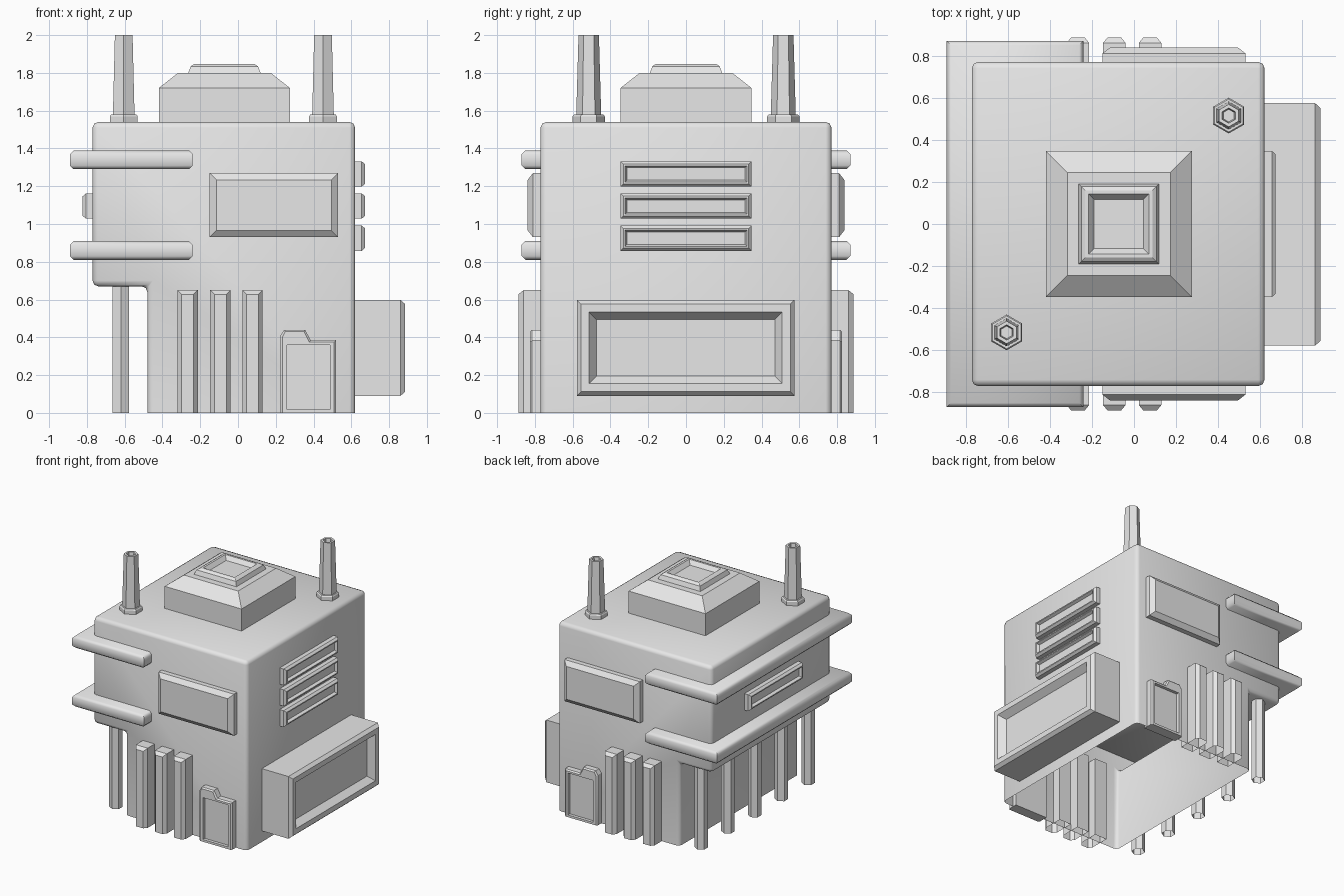
import bpy
import bmesh
import math
from mathutils import Matrix, Vector

cube = bpy.data.objects.get("Cube")
if cube:
    bpy.data.objects.remove(cube, do_unlink=True)

grey = bpy.data.materials.new("plain_grey")
grey.use_nodes = True
COLOUR = (0.8, 0.8, 0.8, 1)
grey.diffuse_color = COLOUR
for node in grey.node_tree.nodes:
    if node.type == 'BSDF_PRINCIPLED':
        node.inputs["Base Color"].default_value = COLOUR


def frame(u, v, d, origin):
    """Local axes (across, up, outwards) placed at an origin."""
    m = Matrix((u, v, d)).transposed().to_4x4()
    m.translation = Vector(origin)
    return m


X, Y, Z = Vector((1, 0, 0)), Vector((0, 1, 0)), Vector((0, 0, 1))
FLAT = Matrix.Identity(4)


def facade(side):
    return frame(X, Z, Y * side, Y * side * 0.77)


def flank(side, x, z=0):
    return frame(Y, Z, X * side, (x, 0, z))


def rect(u0, u1, v0, v1, d, inset=0):
    u0, u1, v0, v1 = u0 + inset, u1 - inset, v0 + inset, v1 - inset
    return [(u0, v0, d), (u1, v0, d), (u1, v1, d), (u0, v1, d)]


def hexagon(r, z):
    turns = [math.radians(60 * i + 30) for i in range(6)]
    return [(r * math.cos(a), r * math.sin(a), z) for a in turns]


def loft(name, rings, matrix=FLAT, start=False, end=True, open_bottom=False,
         bevel=0, angle=30):
    """Skin a series of matching outlines into one solid."""
    bm = bmesh.new()
    loops = [[bm.verts.new(matrix @ Vector(p)) for p in ring] for ring in rings]
    for a, b in zip(loops, loops[1:]):
        for i in range(len(a)):
            j = (i + 1) % len(a)
            bm.faces.new((a[i], a[j], b[j], b[i]))
    if start:
        bm.faces.new(loops[0][::-1])
    if end:
        bm.faces.new(loops[-1])
    bmesh.ops.recalc_face_normals(bm, faces=bm.faces)
    if open_bottom:
        low = [f for f in bm.faces if all(v.co.z < 0.001 for v in f.verts)]
        bmesh.ops.delete(bm, geom=low, context='FACES')
    if bevel:
        edges = [e for e in bm.edges if len(e.link_faces) == 2
                 and e.calc_face_angle() > 0.6]
        bmesh.ops.bevel(bm, geom=edges, offset=bevel, segments=2,
                        profile=0.5, affect='EDGES')
    mesh = bpy.data.meshes.new(name)
    bm.to_mesh(mesh)
    bm.free()
    mesh.materials.append(grey)
    obj = bpy.data.objects.new(name, mesh)
    bpy.context.collection.objects.link(obj)
    bpy.ops.object.select_all(action='DESELECT')
    obj.select_set(True)
    bpy.context.view_layer.objects.active = obj
    bpy.ops.object.shade_smooth_by_angle(angle=math.radians(angle))
    return obj


def outline(points, d):
    return [(u, v, d) for u, v in points]


# Main shell with an overhang on one side, open underneath
profile = [(-0.48, 0), (0.62, 0), (0.62, 1.54), (-0.77, 1.54),
           (-0.77, 0.67), (-0.48, 0.67)]
shell = frame(X, Z, Y, (0, 0, 0))
loft("main_body", [outline(profile, -0.77), outline(profile, 0.77)], shell,
     start=True, open_bottom=True, bevel=0.03, angle=50)

# Two ledges wrapping the overhang
for name, z in (("lower_ledge", 0.81), ("upper_ledge", 1.29)):
    plan = (-0.89, -0.24, -0.87, 0.87)
    loft(name, [rect(*plan, z, 0.02), rect(*plan, z + 0.02),
                rect(*plan, z + 0.08), rect(*plan, z + 0.1, 0.02)],
         start=True, angle=50)

# Row of posts under the overhang
for i in range(5):
    spot = Matrix.Translation((-0.62, 0.345 * (i - 2), 0))
    loft(f"support_post_{i + 1}", [hexagon(0.05, 0), hexagon(0.05, 0.68)], spot)

# Stepped roof hatch with a sunken top
roof = Matrix.Translation((-0.072, 0, 0))


def square(half, z):
    return rect(-half, half, -half, half, z)


loft("roof_hatch_base", [square(0.347, 1.53), square(0.347, 1.72),
                         square(0.245, 1.8)], roof)
loft("roof_hatch_cap", [square(0.193, 1.795), square(0.178, 1.835),
                        square(0.16, 1.847), square(0.143, 1.847),
                        square(0.117, 1.815)], roof)

# Hollow roof chimneys
for name, x, y in (("front_chimney", -0.605, -0.515),
                   ("back_chimney", 0.45, 0.515)):
    steps = [(0.085, 1.53), (0.085, 1.57), (0.078, 1.58), (0.066, 1.58),
             (0.054, 2.0), (0.036, 2.0), (0.03, 1.95)]
    loft(name, [hexagon(r, z) for r, z in steps], Matrix.Translation((x, y, 0)))

# Front and back fittings
door_shape = [(0.225, 0), (0.52, 0), (0.52, 0.385), (0.385, 0.385),
              (0.355, 0.44), (0.245, 0.44), (0.225, 0.41)]
door_face = [(0.235, 0), (0.508, 0), (0.508, 0.375), (0.378, 0.375),
             (0.35, 0.43), (0.25, 0.43), (0.235, 0.4)]
for side, word in ((-1, "front"), (1, "back")):
    place = facade(side)

    window = (-0.15, 0.53, 0.93, 1.27)
    loft(f"{word}_window", [rect(*window, -0.02), rect(*window, 0.04),
                            rect(*window, 0.068, 0.036)], place)

    for i, u in enumerate((-0.32, -0.147, 0.023)):
        v = 0.65
        loft(f"{word}_rib_{i + 1}",
             [rect(u, u + 0.107, 0, v, -0.07), rect(u, u + 0.107, 0, v, 0.09),
              rect(u + 0.022, u + 0.085, 0, v - 0.022, 0.117)],
             place, start=True, open_bottom=True)

    # Door slab with a sunken rectangular panel
    door = loft(f"{word}_door", [outline(door_shape, -0.03),
                                 outline(door_shape, 0.045),
                                 outline(door_face, 0.055)], place, start=True)
    panel = (0.26, 0.488, 0.018, 0.36)
    cutter = loft(f"{word}_door_cutter", [rect(*panel, 0.03), rect(*panel, 0.1)],
                  place, start=True)
    cutter.hide_render = True
    cut = door.modifiers.new("panel_cut", 'BOOLEAN')
    cut.operation = 'DIFFERENCE'
    cut.solver = 'EXACT'
    cut.object = cutter
    graph = bpy.context.evaluated_depsgraph_get()
    door.data = bpy.data.meshes.new_from_object(door.evaluated_get(graph))
    door.modifiers.clear()
    bpy.data.objects.remove(cutter, do_unlink=True)


# Framed vents on both flanks
def vent(name, side, x, z):
    size = (-0.347, 0.347, -0.067, 0.067)
    loft(name, [rect(*size, -0.02), rect(*size, 0.035), rect(*size, 0.052, 0.015),
                rect(*size, 0.052, 0.024), rect(*size, 0.03, 0.034)],
         flank(side, x, z))


for i in range(3):
    vent(f"left_vent_{i + 1}", 1, 0.62, 0.925 + 0.17 * i)
vent("right_vent", -1, -0.77, 1.095)

# Large projecting bay with a sunken face
bay = (-0.578, 0.574, 0.09, 0.598)
loft("side_bay", [rect(*bay, -0.02), rect(*bay, 0.24), rect(*bay, 0.265, 0.022),
                  rect(*bay, 0.265, 0.065), rect(*bay, 0.215, 0.104)],
     flank(1, 0.62))
